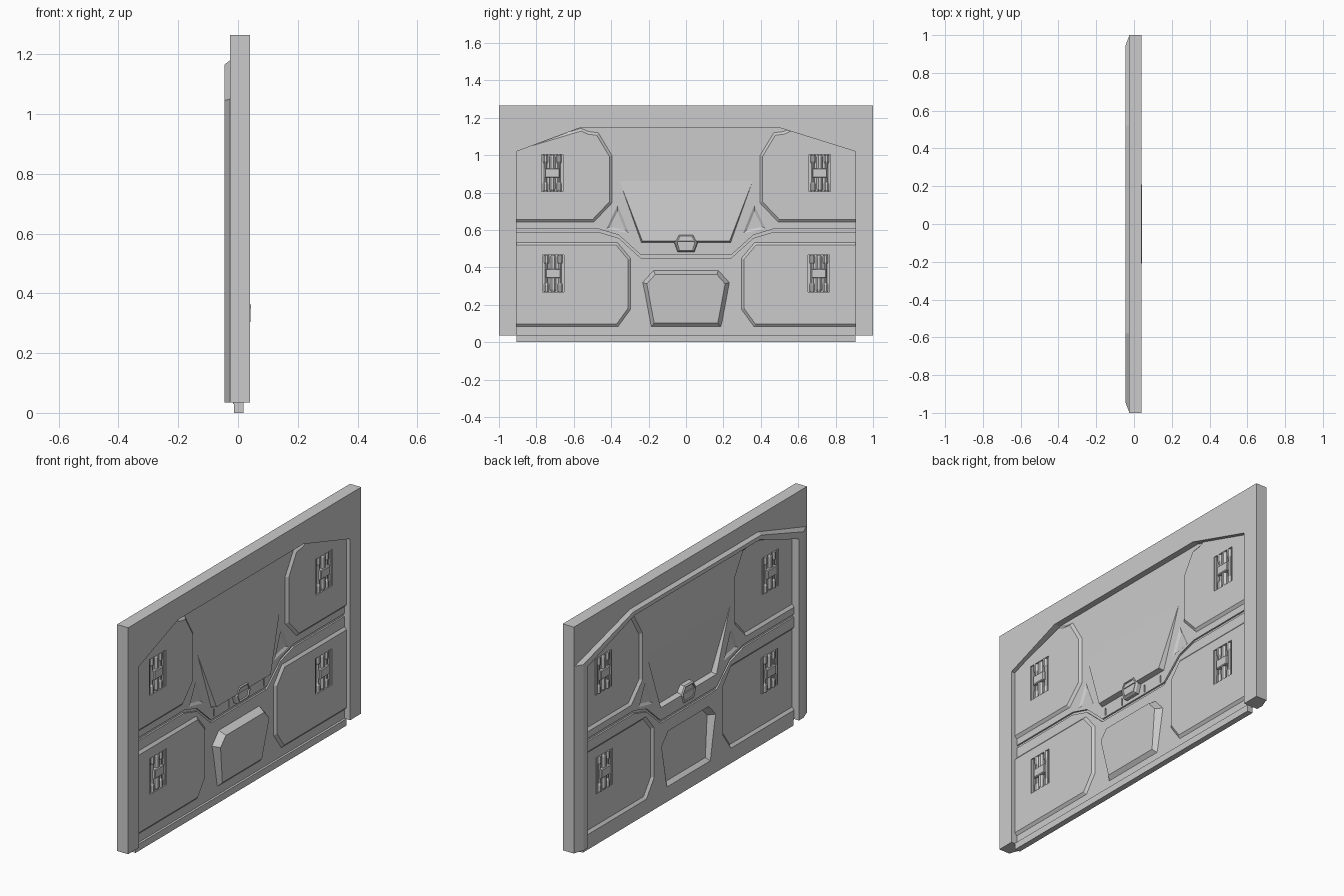
import bpy, bmesh
from mathutils import Vector

if "Cube" in bpy.data.objects:
    bpy.data.objects.remove(bpy.data.objects["Cube"])

BASE, THICK = 0.006, 0.022       # front face and thickness of the pressed door sheet


def ring(x, pts):
    return [Vector((x, y, z)) for y, z in pts]


def mirror(pts):
    return [(-y, z) for y, z in reversed(pts)]


def inset(pts, d):
    """Inset a closed outline by d."""
    n = len(pts)
    area = sum(pts[i - 1][0] * pts[i][1] - pts[i][0] * pts[i - 1][1] for i in range(n))
    s = 1 if area > 0 else -1
    out = []
    for i in range(n):
        a, b, c = Vector(pts[i - 1]), Vector(pts[i]), Vector(pts[(i + 1) % n])
        u, v = (b - a).normalized(), (c - b).normalized()
        n1, n2 = Vector((-u.y, u.x)) * s, Vector((-v.y, v.x)) * s
        p = b + (n1 + n2) * d / (1 + n1.dot(n2))
        out.append((p.x, p.y))
    return out


def loft_into(bm, rings):
    vs = [[bm.verts.new(p) for p in r] for r in rings]
    n = len(vs[0])
    bm.faces.new(vs[0])
    bm.faces.new(vs[-1][::-1])
    for a, b in zip(vs, vs[1:]):
        for i in range(n):
            j = (i + 1) % n
            bm.faces.new((a[i], b[i], b[j], a[j]))


def make(name, lofts, shift=0.0):
    """One mesh object from a list of lofts."""
    bm = bmesh.new()
    for r in lofts:
        loft_into(bm, r)
    bmesh.ops.translate(bm, verts=bm.verts, vec=(shift, 0, 0))
    bmesh.ops.recalc_face_normals(bm, faces=bm.faces)
    me = bpy.data.meshes.new(name)
    bm.to_mesh(me)
    bm.free()
    ob = bpy.data.objects.new(name, me)
    bpy.context.collection.objects.link(ob)
    return ob


def prism(x0, x1, pts):
    return [ring(x0, pts), ring(x1, pts)]


def box(x0, x1, y0, y1, z0, z1):
    return prism(x0, x1, [(y0, z0), (y1, z0), (y1, z1), (y0, z1)])


def boolean(ob, tool, op):
    m = ob.modifiers.new(op, 'BOOLEAN')
    m.operation, m.solver, m.object = op, 'EXACT', tool
    bpy.context.view_layer.objects.active = ob
    bpy.ops.object.modifier_apply(modifier=m.name)
    bpy.data.objects.remove(tool)


# surrounding wall frame with a chamfered opening
opening = [(.905, .035), (.905, 1.02), (.505, 1.145), (-.57, 1.145), (-.905, 1.02), (-.905, .035)]
make("wall_frame", [prism(-.027, .04, [(-1, .035), (-1, 1.265), (1, 1.265), (1, .035)] + opening)])

# raised trim round the opening on the rear
trim_low = [(-.995, .035), (-.995, 1.05), (-.58, 1.18), (.52, 1.18), (.995, 1.05), (.995, .035)]
trim_top = [(-.945, .035), (-.945, 1.045), (-.58, 1.166), (.52, 1.166), (.945, 1.045), (.945, .035)]
make("rear_trim", [[ring(-.026, trim_low + opening), ring(-.045, trim_top + opening)]])

# pressed relief: corner panels, lower trapezoid, tapering centre wedge
low_x = BASE - .005
relief = []
upper = [(.96, .637), (.49, .637), (.39, .742), (.39, 1.0), (.465, 1.125), (.52, 1.132),
         (.56, 1.15), (.96, 1.03)]
lower = [(.96, .078), (.36, .078), (.29, .175), (.29, .45), (.365, .54), (.96, .54)]
for pts in (upper, lower):
    for p in (pts, mirror(pts)):
        relief.append([ring(low_x, p), ring(BASE + .012, inset(p, .02))])
trap = [(-.19, .078), (.19, .078), (.235, .32), (.175, .386), (-.175, .386), (-.235, .32)]
trap_top = [Vector((.024 + .019 * min(1, (z - .09) / .24), y, z)) for y, z in inset(trap, .024)]
relief.append([ring(low_x, trap), trap_top])
wedge = [(-.24, .532), (.24, .532), (.365, .885), (-.365, .885)]
wedge_top = [Vector((BASE + .028 if z < .6 else low_x + .003, y * (.97 if z < .6 else 1), z + (.008 if z < .6 else 0)))
             for y, z in wedge]
relief.append([ring(low_x, wedge), wedge_top])

door = make("door_panels", [prism(BASE - THICK, BASE, [
    (-.906, .03), (.906, .03), (.906, 1.021), (.506, 1.146), (-.571, 1.146), (-.906, 1.021)])])
boolean(door, make("relief_front", relief), 'UNION')
boolean(door, make("relief_back", relief, -THICK), 'DIFFERENCE')

# cranked gap between upper and lower door
line = [(-.96, .598), (-.47, .598), (-.36, .565), (-.24, .457)]
line += mirror(line)


def band(h):
    return [(y, z + h) for y, z in line] + [(y, z - h) for y, z in reversed(line)]


boolean(door, make("gap_cutter", [prism(-.1, .1, band(.008))]), 'DIFFERENCE')
make("gap_seal", [prism(-.007, -.003, band(.012))])

# latch windows, triangle recesses and slots cut in the door
latches = [(s * y, z) for s in (-1, 1) for y, z in ((.715, .905), (.71, .367))]
cuts = [box(-.1, .1, y - .07, y + .07, z - .098, z + .098) for y, z in latches]
tri = [(.365, .74), (.30, .578), (.43, .605)]
for p in (tri, mirror(tri)):
    cuts.append([ring(BASE + .002, p), ring(BASE - .008, inset(p, .016))])
    cuts.append([ring(BASE - THICK - .002, p), ring(BASE - THICK + .008, inset(p, .016))])
cuts += [box(BASE - .006, .05, y - .004, y + .004, .475, .515) for y in (-.215, -.088, .088, .215)]
boolean(door, make("window_cutter", cuts), 'DIFFERENCE')

# bottom tongue
make("bottom_tongue", [box(-.0135, .018, -.905, .905, 0, .037)])

# latches: thin backing, three necked eight-sided rods, middle clamp
OCT = [(1, .41), (.41, 1), (-.41, 1), (-1, .41), (-1, -.41), (-.41, -1), (.41, -1), (1, -.41)]
for i, (y, z) in enumerate(latches):
    parts = [box(-.002, .002, y - .072, y + .072, z - .1, z + .1)]
    for dy in (-.036, 0, .036):
        profile = [(-.097, .014), (-.06, .014), (-.05, .009), (.05, .009), (.06, .014), (.097, .014)]
        if dy == 0:
            profile = [(-.097, .012), (-.085, .016), (-.04, .016), (.04, .016), (.085, .016), (.097, .012)]
        parts.append([[Vector((.003 + a * r * 1.1, y + dy + b * r, z + dz)) for a, b in OCT]
                      for dz, r in profile])
    clamp = [(y - .04, z - .025), (y + .04, z - .025), (y + .04, z + .025), (y - .04, z + .025)]
    parts.append([ring(-.019, inset(clamp, .004)), ring(-.015, clamp), ring(.022, clamp),
                  ring(.026, inset(clamp, .004))])
    # side rails of the window
    for s in (-1, 1):
        parts.append(box(-.008, .012, y + s * .064 - .006, y + s * .064 + .006, z - .098, z + .098))
    make("latch_%d" % (i + 1), parts)

# centre lock on both faces: chamfered housing with a sunken plate
lock = [(-.045, .483), (.045, .483), (.062, .53), (.055, .548), (.038, .575), (-.038, .575),
        (-.055, .548), (-.062, .53)]
x = BASE
make("centre_lock", [[ring(-.012, inset(lock, .012)), ring(-.02, inset(lock, .011)), ring(-.022, inset(lock, .006)),
                      ring(-.016, lock), ring(x + .022, lock), ring(x + .031, inset(lock, .006)),
                      ring(x + .031, inset(lock, .012)), ring(x + .024, inset(lock, .014))]])
